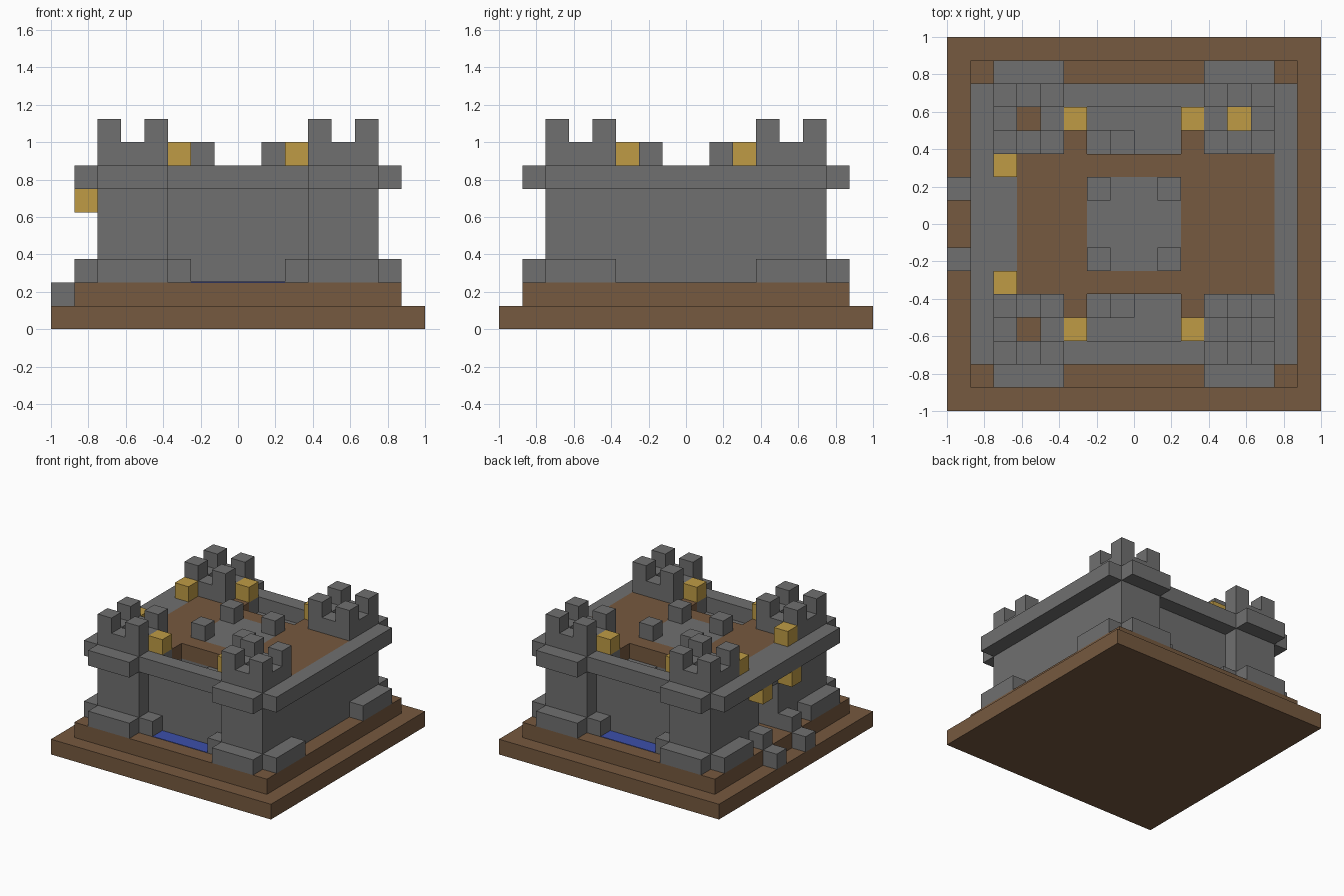
import bpy
import bmesh
from mathutils import Vector

UNIT = 0.125  # one building block
SIGNS = (-1, 1)

if "Cube" in bpy.data.objects:
    bpy.data.objects.remove(bpy.data.objects["Cube"], do_unlink=True)


def material(name, rgb):
    m = bpy.data.materials.new(name)
    m.use_nodes = True
    m.diffuse_color = (*rgb, 1)
    m.node_tree.nodes["Principled BSDF"].inputs["Base Color"].default_value = (*rgb, 1)
    return m


stone = material("grey stone", (0.16, 0.16, 0.16))
earth = material("brown earth", (0.18, 0.10, 0.05))
gold = material("gold", (0.52, 0.33, 0.06))
water = material("blue water", (0.045, 0.08, 0.40))


def blocks(name, mat, boxes):
    """Make one object from (x0, x1, y0, y1, z0, z1) boxes in block units."""
    bm = bmesh.new()
    for b in boxes:
        xs, ys, zs = sorted(b[0:2]), sorted(b[2:4]), sorted(b[4:6])
        low = Vector((xs[0], ys[0], zs[0])) * UNIT
        high = Vector((xs[1], ys[1], zs[1])) * UNIT
        for v in bmesh.ops.create_cube(bm, size=1)["verts"]:
            v.co = (low + high) / 2 + v.co * (high - low)
    mesh = bpy.data.meshes.new(name)
    bm.to_mesh(mesh)
    bm.free()
    mesh.materials.append(mat)
    obj = bpy.data.objects.new(name, mesh)
    bpy.context.scene.collection.objects.link(obj)
    return obj


def mirror_x(box):
    return [(s * box[0], s * box[1], *box[2:]) for s in SIGNS]


def mirror_y(box):
    return [(*box[:2], s * box[2], s * box[3], *box[4:]) for s in SIGNS]


def mirror_xy(box):
    return [b for half in mirror_x(box) for b in mirror_y(half)]


# Stepped ground
blocks("ground_lower", earth, [(-8, 8, -8, 8, 0, 1)])
blocks("ground_upper", earth, [(-7, 7, -7, 7, 1, 2)])

# Main body with a gate passage and two sunken stairs
body = blocks("castle_body", stone, [(-6, 6, -5, 5, 2, 6)])
cuts = [(-7, -3, -1, 1, 2, 5)]
cuts += mirror_y((-2, 0, 3, 4, 5, 6.5)) + mirror_y((-2, -1, 3, 4, 4, 5.5))
cutter = blocks("passage_cutter", stone, cuts)
cutter.hide_render = True
cutter.hide_set(True)
cutter.display_type = 'WIRE'
mod = body.modifiers.new("passages", 'BOOLEAN')
mod.object = cutter
mod.operation = 'DIFFERENCE'
mod.solver = 'EXACT'
mod.use_self = True

# Roof around the keep, leaving walkways along front and back
roof = mirror_y((-5, 6, 2, 3, 6, 7)) + mirror_xy((2, 3, 3, 4, 6, 7))
roof += [(-5, -2, -2, 2, 6, 7), (2, 6, -2, 2, 6, 7)]
blocks("roof_terrace", earth, roof)

# Keep
blocks("keep", stone, [(-2, 2, -2, 2, 6, 7)])
blocks("keep_merlons", stone, mirror_xy((1, 2, 1, 2, 7, 8)))

# Corner towers
for sx, side in ((-1, "right"), (1, "left")):
    for sy, end in ((-1, "front"), (1, "back")):
        def placed(b):
            return (sx * b[0], sx * b[1], sy * b[2], sy * b[3], *b[4:])
        parts = [(3, 6, 3, 6, 2, 7)]
        parts += [(3, 6, 3, 4, 7, 8), (3, 6, 5, 6, 7, 8),
                  (3, 4, 4, 5, 7, 8), (5, 6, 4, 5, 7, 8)]
        parts += [(x, x + 1, y, y + 1, 8, 9) for x in (3, 5) for y in (3, 5)]
        blocks(f"tower_{end}_{side}", stone, [placed(p) for p in parts])
        if sx < 0 or sy > 0:
            blocks(f"tower_floor_{end}_{side}", earth if sx < 0 else gold,
                   [placed((4, 5, 4, 5, 7, 7.05))])

# Wall top over the gate and the lamp pedestals
blocks("gate_wall_top", stone, [(-6, -5, -3, 3, 6, 7)])
blocks("lamp_pedestals", stone, mirror_xy((2, 3, 4, 5, 6, 7)))

# Overhanging ledges
blocks("side_ledges", stone, mirror_x((6, 7, -6, 6, 6, 7)))
blocks("tower_ledges", stone, mirror_xy((3, 6, 6, 7, 6, 7)))
blocks("curtain_ledges", stone, mirror_y((-3, 3, 5, 6, 6, 7)))

# Footings
blocks("tower_footings", stone,
       mirror_xy((3, 6, 6, 7, 2, 3)) + mirror_xy((6, 7, 3, 6, 2, 3)))
blocks("pool_edges", stone, mirror_xy((2, 3, 5, 6, 2, 3)))
blocks("gate_railings", stone,
       mirror_y((-7, -6, 1, 2, 2, 3)) + mirror_y((-8, -7, 1, 2, 1, 2)))

# Pools under the curtain ledges
blocks("pools", water, mirror_y((-2, 2, 5, 6, 2, 2.03)))

# Lamps on the walls and beside the gate
blocks("wall_lamps", gold,
       mirror_xy((2, 3, 4, 5, 7, 8)) + mirror_y((-6, -5, 2, 3, 7, 8)))
blocks("gate_lamps", gold, mirror_y((-7, -6, 1, 2, 5, 6)))
